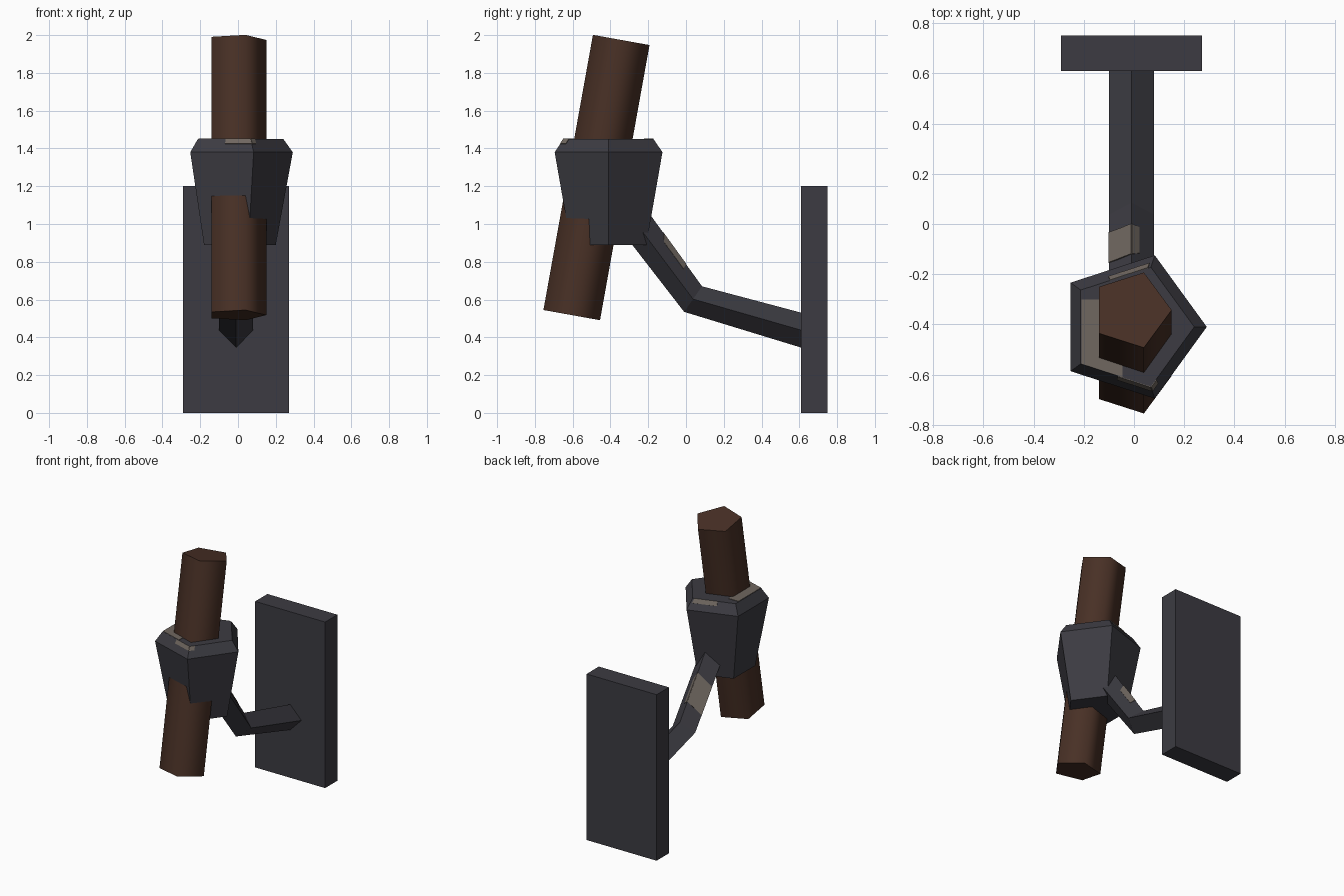
import bpy, bmesh, math
from mathutils import Vector, Matrix

if "Cube" in bpy.data.objects:
    bpy.data.objects.remove(bpy.data.objects["Cube"])


def material(name, color):
    m = bpy.data.materials.new(name)
    m.diffuse_color = (*color, 1)
    m.use_nodes = True
    m.node_tree.nodes["Principled BSDF"].inputs["Base Color"].default_value = m.diffuse_color
    return m


METAL = material("dark metal", (0.045, 0.044, 0.054))
WOOD = material("brown wood", (0.066, 0.030, 0.019))
WORN = material("worn metal", (0.160, 0.135, 0.115))


def add_object(name, bm, mat):
    bmesh.ops.recalc_face_normals(bm, faces=bm.faces)
    me = bpy.data.meshes.new(name)
    bm.to_mesh(me)
    bm.free()
    me.materials.append(mat)
    ob = bpy.data.objects.new(name, me)
    bpy.context.collection.objects.link(ob)
    return ob


def loft(name, rings, mat):
    """Closed solid through a series of equal-sized rings."""
    bm = bmesh.new()
    rows = [[bm.verts.new(p) for p in r] for r in rings]
    n = len(rows[0])
    for a, b in zip(rows, rows[1:]):
        for i in range(n):
            j = (i + 1) % n
            bm.faces.new((a[i], a[j], b[j], b[i]))
    bm.faces.new(rows[0])
    bm.faces.new(rows[-1])
    return add_object(name, bm, mat)


def pentagon(r, z, cx=0.0, cy=0.0):
    return [Vector((cx + r * math.cos(math.tau * i / 5),
                    cy + r * math.sin(math.tau * i / 5), z)) for i in range(5)]


def worn_patch(name, quad, uvs, out):
    """Thin plate on a four-cornered face, outlined in face coordinates."""
    a, b, c, d = (Vector(p) for p in quad)
    normal = (b - a).cross(d - a).normalized()
    if normal.dot(Vector(out)) < 0:
        normal.negate()
    base = [a.lerp(b, u).lerp(d.lerp(c, u), v) for u, v in uvs]
    loft(name, [[p - normal * 0.002 for p in base],
                [p + normal * 0.003 for p in base]], WORN)


# Wall plate
bm = bmesh.new()
bmesh.ops.create_cube(bm, size=1, matrix=Matrix.Translation((-0.01, 0.68, 0.6))
                      @ Matrix.Diagonal((0.56, 0.14, 1.2, 1)))
add_object("wall_plate", bm, METAL)

# Bent arm with a diamond section: (top y, z), (bottom y, z)
AX, HALF = -0.01, 0.09
stations = [((-0.23, 1.105), (-0.37, 1.0)),
            ((0.085, 0.67), (-0.01, 0.535)),
            ((0.612, 0.53), (0.612, 0.345))]
arm = []
for (ty, tz), (by, bz) in stations:
    my, mz = (ty + by) / 2, (tz + bz) / 2
    arm.append([(AX, ty, tz), (AX + HALF, my, mz), (AX, by, bz), (AX - HALF, my, mz)])
loft("support_arm", arm, METAL)

# Flared cup with a bevelled rim
low, wide, rim = [pentagon(r, z, -0.01, -0.41)
                  for r, z in ((0.21, 0.89), (0.30, 1.38), (0.25, 1.45))]
loft("cup", [low, wide, rim], METAL)

# Tilted wooden shaft, rounded shading on its sides
tilt = Matrix.Translation((-0.01, -0.474, 1.246)) @ Matrix.Rotation(math.radians(-10.2), 4, 'X')
shaft = loft("wooden_shaft", [[tilt @ p for p in pentagon(0.16, z)]
                              for z in (-0.74, 0.74)], WOOD)
bpy.context.view_layer.objects.active = shaft
shaft.select_set(True)
bpy.ops.object.shade_smooth_by_angle(angle=math.radians(80))
shaft.select_set(False)

# Worn paint on the two upper faces of the arm
worn_patch("arm_wear_left", (arm[0][0], arm[1][0], arm[1][3], arm[0][3]),
           [(0.35, 0), (0.73, 0), (0.75, 0.4), (0.785, 1), (0.43, 1)], (-1, 0, 1))
worn_patch("arm_wear_right", (arm[0][0], arm[1][0], arm[1][1], arm[0][1]),
           [(0.35, 0), (0.73, 0), (0.74, 0.33), (0.42, 0.33)], (1, 0, 1))


# Worn paint on the bevel of the cup
def bevel(i):
    j = (i + 1) % 5
    return wide[i], wide[j], rim[j], rim[i]


for name, side, u0, u1, v0 in (("front", 3, 0.53, 1.0, 0.64),
                               ("corner", 4, 0.0, 0.12, 0.64),
                               ("back", 1, 0.04, 0.58, 0.6)):
    q = bevel(side)
    worn_patch("rim_wear_" + name, q, [(u0, v0), (u1, v0), (u1, 1), (u0, 1)],
               (q[0] + q[1]) / 2 - Vector((-0.01, -0.41, 1.2)))

# Worn paint on the flat top of the cup
worn_patch("top_wear", ((0, 0, 1.45), (1, 0, 1.45), (1, 1, 1.45), (0, 1, 1.45)),
           [(-0.21, -0.30), (-0.13, -0.30), (-0.13, -0.53),
            (-0.045, -0.56), (-0.045, -0.61), (-0.21, -0.557)], (0, 0, 1))
